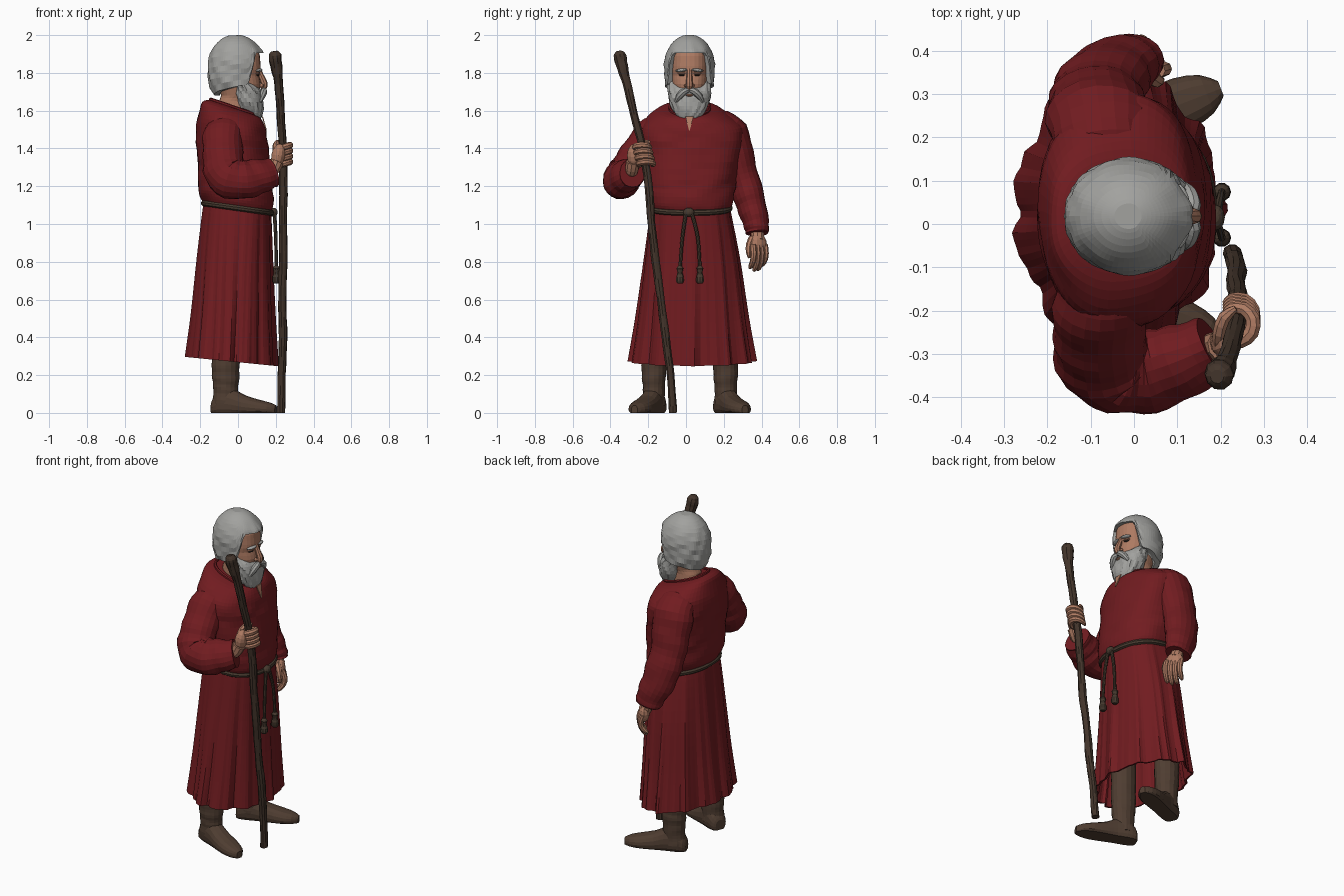
import bpy, bmesh, math
from mathutils import Vector, Matrix, noise

def material(name, rgb):
    m = bpy.data.materials.new(name)
    m.diffuse_color = (*rgb, 1)
    return m

RED = material("dark red cloth", (0.165, 0.0115, 0.0145))
GREY = material("grey hair", (0.36, 0.36, 0.345))
SKIN = material("skin", (0.43, 0.20, 0.125))
BOOT = material("boot leather", (0.078, 0.047, 0.031))
WOOD = material("dark wood", (0.056, 0.035, 0.024))
ROPE = material("rope", (0.062, 0.042, 0.028))
EYE = material("dark eye", (0.03, 0.022, 0.018))
MID = 0.018  # y of the head and body centre line

def make(name, bm, mat):
    bmesh.ops.recalc_face_normals(bm, faces=bm.faces)
    me = bpy.data.meshes.new(name)
    bm.to_mesh(me)
    bm.free()
    me.materials.append(mat)
    ob = bpy.data.objects.new(name, me)
    bpy.context.collection.objects.link(ob)
    return ob

def spline(rows, k):
    """Catmull-Rom resampling of rows of numbers."""
    out = []
    for i in range(len(rows) - 1):
        p = [rows[max(0, min(len(rows) - 1, i + j))] for j in (-1, 0, 1, 2)]
        for s in range(k):
            t = s / k
            out.append([0.5 * (2*b + (c - a)*t + (2*a - 5*b + 4*c - d)*t*t + (3*b - a - 3*c + d)*t**3)
                        for a, b, c, d in zip(*p)])
    return out + [list(rows[-1])]

def loft(name, rings, mat):
    bm = bmesh.new()
    vs = [[bm.verts.new(p) for p in r] for r in rings]
    n = len(vs[0])
    for a, b in zip(vs, vs[1:]):
        for i in range(n):
            bm.faces.new((a[i], a[(i + 1) % n], b[(i + 1) % n], b[i]))
    bm.faces.new(vs[0])
    bm.faces.new(vs[-1])
    return make(name, bm, mat)

def oval(z, xb, xf, y0, y1, tilt=0, n=48, e=2.3, f=lambda a: 0):
    """Horizontal superellipse ring, optionally tilted front to back and rippled."""
    pts, cx, cy = [], (xb + xf) / 2, (y0 + y1) / 2
    for i in range(n):
        a = 2 * math.pi * i / n
        c, s = math.cos(a), math.sin(a)
        g = 1 + f(a)
        x = (xf - xb) / 2 * g * math.copysign(abs(c) ** (2 / e), c)
        y = (y1 - y0) / 2 * g * math.copysign(abs(s) ** (2 / e), s)
        pts.append(Vector((cx + x, cy + y, z + tilt * x)))
    return pts

def tube(name, rows, mat, n=10, k=4, flat=1.0, wrinkle=0.0, ref=(1, 0, 0)):
    """Tube along rows of (x, y, z, radius)."""
    rows = spline(rows, k)
    pts = [Vector(r[:3]) for r in rows]
    u, rings = Vector(ref), []
    for i, p in enumerate(pts):
        t = (pts[min(i + 1, len(pts) - 1)] - pts[max(i - 1, 0)]).normalized()
        u = (u - t * u.dot(t)).normalized()
        v = t.cross(u)
        ring = []
        for j in range(n):
            a = 2 * math.pi * j / n
            d = u * math.cos(a) * flat + v * math.sin(a)
            w = 1 + wrinkle * (math.sin(i * 1.5 + 1.6 * math.sin(a + i * .3)) + noise.noise(p * 9 + d * 2))
            ring.append(p + d * rows[i][3] * w)
        rings.append(ring)
    return loft(name, rings, mat)

def ball(name, loc, size, mat, rot=(0, 0, 0), seg=12):
    bm = bmesh.new()
    bmesh.ops.create_uvsphere(bm, u_segments=seg, v_segments=seg // 2 + 2, radius=1)
    R = Matrix.Rotation(rot[2], 4, 'Z') @ Matrix.Rotation(rot[1], 4, 'Y') @ Matrix.Rotation(rot[0], 4, 'X')
    bm.transform(Matrix.Translation(loc) @ R @ Matrix.Diagonal((*size, 1)))
    return make(name, bm, mat)

# robe upper half: z, back, front, right, left, tilt
top = [(1.615, -.145, .105, -.085, .125, -.34), (1.60, -.19, .128, -.15, .19, -.28),
       (1.535, -.213, .142, -.225, .285, -.16), (1.45, -.22, .155, -.24, .30, -.08),
       (1.30, -.215, .172, -.225, .275, -.05), (1.20, -.213, .186, -.215, .262, -.08),
       (1.13, -.203, .188, -.207, .252, -.12), (1.085, -.18, .173, -.186, .23, -.14)]
rings = []
for r in spline(top, 4):
    ring = oval(*r, n=56)
    for p in ring:
        d = Vector((p.x, p.y - MID, 0)).normalized()
        p += d * .009 * noise.noise(Vector((p.x * 8, p.y * 8, p.z * 17)))
    rings.append(ring)
loft("robe_top", rings, RED)
tube("collar", [(*p, .009) for p in oval(1.618, -.145, .106, -.085, .125, -.34, n=24)] + [(.106, .02, 1.575, .009)],
     RED, n=6, k=1)

# robe skirt with folds growing to the hem, rounder low down, then an inner wall
skirt = [(1.085, -.18, .173, -.186, .23, -.14, 2.3), (1.04, -.19, .176, -.192, .24, -.13, 2.3),
         (.80, -.218, .182, -.222, .283, -.1, 2.1), (.50, -.247, .192, -.262, .322, -.1, 1.95),
         (.272, -.276, .203, -.298, .358, -.1, 1.85)]
def folds(z):
    amp = .008 + .04 * (1.085 - z) / .8
    return lambda a: amp * (-.8 * math.cos(11 * (a - math.pi)) + .4 * math.sin(19 * a + 1 + z) + .25 * math.sin(31 * a))
rings = [oval(*r[:6], n=110, e=r[6], f=folds(r[0])) for r in spline(skirt, 4)]
inner = lambda z, g: oval(z, -.276 + g, .203 - g, -.298 + g, .358 - g, -.1, n=110, e=1.85, f=folds(.272))
loft("robe_skirt", rings + [inner(.272, .012), inner(.36, .025), inner(.55, .05)], RED)

# sleeves
tube("left_sleeve", [(-.07, .16, 1.53, .075), (-.08, .235, 1.48, .094), (-.088, .29, 1.29, .084), (-.065, .337, 1.13, .081),
                     (-.02, .372, 1.0, .067), (-.008, .377, .95, .06)], RED, n=20, k=5, flat=1.28, wrinkle=.035)
tube("right_sleeve", [(-.07, -.10, 1.53, .075), (-.078, -.18, 1.47, .093), (-.08, -.262, 1.36, .092), (-.058, -.323, 1.26, .1),
                      (.02, -.341, 1.235, .094), (.10, -.32, 1.25, .084), (.182, -.285, 1.272, .07)],
     RED, n=20, k=5, flat=1.15, wrinkle=.035)

# belt, knot, cords and tassels
belt = oval(1.085, -.181, .176, -.187, .232, -.14, n=44)
tube("belt", [(*p, .016) for p in belt + belt[:1]], ROPE, n=8, k=1)
ball("belt_knot", (.188, .015, 1.062), (.022, .03, .024), ROPE)
for side, cord in (("right", [(.193, .0, 1.06, .01), (.2, -.02, .92, .009), (.203, -.032, .76, .009)]),
                   ("left", [(.193, .03, 1.06, .01), (.2, .062, .93, .009), (.203, .074, .76, .009)])):
    tube(side + "_cord", cord, ROPE, n=8)
    x, y = cord[-1][:2]
    tube(side + "_tassel", [(x, y, .78, .008), (x, y, .765, .019), (x, y, .745, .014),
                            (x, y, .72, .02), (x, y, .695, .021), (x, y, .685, .012)], ROPE, n=10, k=2)

# boots: shaft and toed-out foot
for side, name in ((-1, "right"), (1, "left")):
    by = .02 + side * .19
    tube(name + "_boot_shaft", [(-.068, by, .04, .06), (-.065, by, .12, .058), (-.065, by, .2, .064),
                                (-.065, by, .3, .066), (-.065, by, .5, .068)], BOOT, n=16, k=5, flat=1.12, wrinkle=.025)
    fx, fy = math.cos(.37), side * math.sin(.37)
    rings = []
    for s, w, h in spline([(-.075, .03, .06), (-.058, .05, .09), (-.01, .058, .14), (.05, .056, .125), (.11, .06, .093),
                           (.19, .062, .07), (.25, .047, .055), (.285, .018, .04)], 2):
        ring = []
        for i in range(16):
            a = 2 * math.pi * i / 16
            q = math.copysign(abs(math.cos(a)) ** .75, math.cos(a)) * w
            z = h * (.35 + .65 * math.sin(a)) if math.sin(a) > 0 else h * .35 * (1 - min(1, -1.6 * math.sin(a)))
            ring.append((-.065 + fx * s - fy * q, by + fy * s + fx * q, z))
        rings.append(ring)
    loft(name + "_boot_foot", rings, BOOT)

# head and neck
face = [(1.54, -.11, .07, .075), (1.65, -.10, .06, .07), (1.68, -.09, .105, .078), (1.74, -.11, .12, .094), (1.785, -.12, .112, .098),
        (1.815, -.12, .12, .1), (1.86, -.125, .118, .1), (1.92, -.12, .108, .095), (1.965, -.08, .06, .06)]
loft("head", [oval(z, b, f, MID - w, MID + w, n=28) for z, b, f, w in spline(face, 2)], SKIN)
tube("nose", [(.108, MID, 1.82, .013), (.122, MID, 1.785, .015), (.139, MID, 1.745, .018),
              (.136, MID, 1.725, .017), (.12, MID, 1.718, .01)], SKIN, n=8, k=2)
for s, side in ((-1, "right"), (1, "left")):
    ball(side + "_nostril", (.124, MID + s * .017, 1.733), (.014, .011, .01), SKIN, seg=8)
    ball(side + "_eye", (.104, MID + s * .04, 1.789), (.009, .018, .006), EYE, rot=(0, 0, s * .3), seg=8)
    ball(side + "_eyelid", (.103, MID + s * .04, 1.798), (.013, .024, .007), SKIN, rot=(0, 0, s * .3), seg=8)
    ball(side + "_brow", (.112, MID + s * .043, 1.814), (.014, .034, .009), GREY, rot=(s * -.1, 0, s * .35))
    tube(side + "_moustache", [(.132, MID + s * .004, 1.708, .012), (.137, MID + s * .025, 1.703, .018),
                               (.128, MID + s * .052, 1.678, .018), (.115, MID + s * .072, 1.645, .009)], GREY, n=8, k=3)
    ball(side + "_ear", (-.005, MID + s * .108, 1.775), (.03, .018, .04), SKIN)
ball("lower_lip", (.128, MID, 1.682), (.012, .02, .007), SKIN, seg=8)

# hair: swept-back cap, low edge behind and high edge over the forehead
def hair_edge(a):
    t = max(0, min(1, (abs(a) - .7) / .45))
    t = t * t * (3 - 2 * t)
    return 1.905 + t * (1.735 - 1.905) - .055 * max(0, (abs(a) - 1.3) / 1.84)
rings, N = [], 64
for i in range(16):
    t = min(i, 14) / 14
    ring = []
    for j in range(N):
        a = 2 * math.pi * j / N - math.pi
        z = 2.0 - (2.0 - hair_edge(a)) * (.004 + .996 * t ** 1.7)
        r = math.sqrt(max(.003, 1 - (max(0, z - 1.835) / .168) ** 2))
        if z < 1.79:
            r *= 1 - .22 * ((1.79 - z) / .11) ** 2
        if abs(a) < 1.2:
            r *= 1 + .08 * t * math.cos(a * 1.3)
        x, y = -.012 + .148 * r * math.cos(a), .134 * r * math.sin(a)
        g = 1 + .022 * t * math.sin(95 * abs(y) + 45 * z + 14 * x) + .02 * t * math.sin(110 * z + 35 * x)
        g *= .78 if i == 15 else 1
        ring.append((x * g, MID + y * g, z))
    rings.append(ring)
loft("hair", rings, GREY)

# beard
beard = [(1.542, .055, .105, .03), (1.553, .04, .118, .05), (1.575, .02, .128, .07), (1.605, .005, .134, .088),
         (1.645, -.012, .134, .105), (1.69, -.025, .128, .112), (1.72, -.03, .112, .113), (1.76, -.03, .06, .112),
         (1.79, -.03, .045, .109)]
loft("beard", [oval(z, b, f, MID - w, MID + w, n=48,
                    f=lambda a, z=z: .03 * math.sin(13 * a + 4 * math.sin(z * 30)) + .02 * math.sin(60 * z + 5 * a))
               for z, b, f, w in spline(beard, 2)], GREY)

# open neck slit
loft("neck_slit", [[(x, MID - w, z), (x + .006, MID - w, z), (x + .006, MID + w, z), (x, MID + w, z)]
                   for x, w, z in ((.126, .022, 1.57), (.147, .002, 1.495))], SKIN)

# staff
tube("staff", [(.192, -.352, 1.915, .016), (.195, -.35, 1.895, .033), (.203, -.338, 1.835, .032), (.215, -.315, 1.75, .024),
               (.226, -.275, 1.58, .022), (.237, -.23, 1.4, .021), (.24, -.198, 1.2, .023), (.238, -.182, 1.0, .021),
               (.24, -.16, .8, .023), (.234, -.136, .62, .021), (.238, -.108, .4, .023), (.232, -.082, .2, .021),
               (.228, -.068, .0, .022)], WOOD, n=10, k=4, wrinkle=.05)

# right hand gripping the staff
tube("right_wrist", [(.13, -.305, 1.27, .035), (.18, -.288, 1.285, .036), (.205, -.28, 1.33, .038)], SKIN)
ball("right_palm", (.213, -.272, 1.362), (.036, .04, .064), SKIN, rot=(0, .2, 0))
for i in range(4):
    z = 1.318 + i * .029
    cy = -.23 - (z - 1.4) * .24
    arc = [(.237 + .039 * math.cos(a), cy + .039 * math.sin(a), z + .012 * math.cos(a), r)
           for a, r in ((-2.1, .015), (-1.3, .018), (-.5, .0185), (.3, .0175), (1.1, .016), (1.9, .013), (2.4, .006))]
    tube("right_finger_%d" % (i + 1), arc, SKIN, n=8, k=2, ref=(0, 0, 1))
tube("right_thumb", [(.2, -.275, 1.38, .018), (.2, -.25, 1.41, .018), (.21, -.215, 1.43, .016), (.235, -.195, 1.435, .008)],
     SKIN, n=8, k=2, ref=(0, 0, 1))

# left hand hanging with curled fingers
tube("left_wrist", [(-.01, .375, 1.0, .036), (.0, .378, .95, .036), (.014, .38, .91, .038)], SKIN)
ball("left_palm", (.02, .382, .892), (.032, .052, .058), SKIN, rot=(0, 0, .6))
for i in range(4):
    o = i - 1.5
    x, y, drop = .03 - o * .018, .386 + o * .021, (.0, .014, .01, -.012)[i]
    tube("left_finger_%d" % (i + 1), [(x, y, .89, .016), (x + .014, y + .004, .845, .017), (x + .008, y, .805 - drop * .6, .0155),
                                      (x - .012, y - .012, .775 - drop, .013), (x - .022, y - .018, .768 - drop, .007)],
         SKIN, n=8, k=2)
tube("left_thumb", [(.025, .352, .925, .02), (.045, .336, .89, .019), (.056, .332, .85, .015), (.055, .336, .82, .007)],
     SKIN, n=8, k=2)
